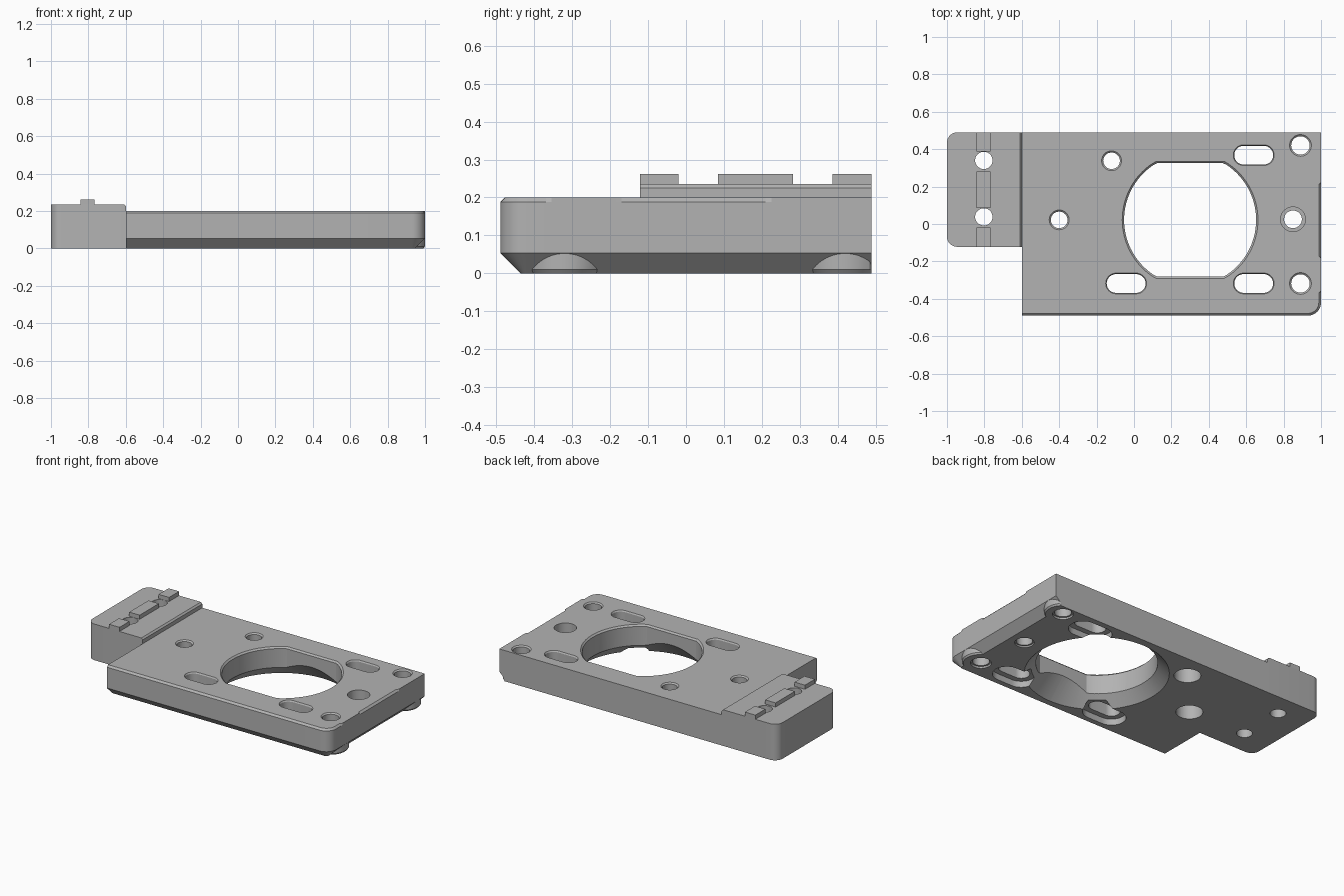
import bpy, bmesh
from math import sin, cos, pi

cube = bpy.data.objects.get("Cube")
if cube:
    bpy.data.objects.remove(cube, do_unlink=True)

grey = bpy.data.materials.new("machined grey")
grey.use_nodes = True
colour = (0.45, 0.45, 0.45, 1)
grey.diffuse_color = colour
grey.node_tree.nodes["Principled BSDF"].inputs["Base Color"].default_value = colour

BACK, FRONT, RIGHT, STEP = 0.49, -0.49, 1.0, -0.6


def loft(name, layers):
    """Closed solid through stacked outlines, given as (z, points)."""
    bm = bmesh.new()
    rings = [[bm.verts.new((x, y, z)) for x, y in pts] for z, pts in layers]
    n = len(rings[0])
    for low, high in zip(rings, rings[1:]):
        for i in range(n):
            j = (i + 1) % n
            bm.faces.new((low[i], low[j], high[j], high[i]))
    bm.faces.new(rings[0][::-1])
    bm.faces.new(rings[-1])
    bmesh.ops.recalc_face_normals(bm, faces=bm.faces)
    mesh = bpy.data.meshes.new(name)
    bm.to_mesh(mesh)
    bm.free()
    mesh.materials.append(grey)
    obj = bpy.data.objects.new(name, mesh)
    bpy.context.collection.objects.link(obj)
    return obj


def arc(cx, cy, r, start, end, n=8):
    steps = [start + (end - start) * i / n for i in range(n + 1)]
    return [(cx + r * cos(a), cy + r * sin(a)) for a in steps]


def slot(cx, cy, r, half=0.0, n=20):
    """Circle, or a stadium along x when half is given."""
    half = max(half, 0.0005)
    return arc(cx + half, cy, r, -pi / 2, pi / 2, n) + arc(cx - half, cy, r, pi / 2, 1.5 * pi, n)


def rect(x0, x1, y0, y1):
    return [(x0, y0), (x1, y0), (x1, y1), (x0, y1)]


def combine(target, tool, operation):
    mod = target.modifiers.new("combine", 'BOOLEAN')
    mod.operation = operation
    mod.solver = 'EXACT'
    mod.object = tool
    bpy.ops.object.select_all(action='DESELECT')
    target.select_set(True)
    bpy.context.view_layer.objects.active = target
    bpy.ops.object.modifier_apply(modifier=mod.name)
    bpy.data.objects.remove(tool, do_unlink=True)


def cut(target, *layers):
    tool = loft("cutter", layers)
    tool.hide_render = True
    combine(target, tool, 'DIFFERENCE')


def plate_outline(inset, interrupted=False):
    """Plate seen from above; the right inset can be interrupted by lands."""
    r = 0.07
    edge = RIGHT - inset
    land = RIGHT if interrupted else edge
    pts = [(STEP, BACK), (STEP, FRONT + inset)]
    pts += arc(RIGHT - r, FRONT + r, r - inset, -pi / 2, 0)
    pts += [(edge, -0.37), (land, -0.355), (land, -0.185), (edge, -0.17)]
    return pts + [(edge, 0.21), (land, 0.225), (land, BACK)]


# Main plate with bevelled underside and top edge
plate = loft("base_plate", [(0, plate_outline(0.053)), (0.053, plate_outline(0)),
                            (0.188, plate_outline(0)), (0.2, plate_outline(0.012, True))])

# Bosses around the right corner holes, standing out of the lower bevel
for y in (-0.32, 0.42):
    def boss_ring(r):
        return [(px, min(py, BACK)) for px, py in slot(0.89, y, r)]
    boss = loft("boss", [(0, boss_ring(0.101)), (0.01, boss_ring(0.109)), (0.09, boss_ring(0.109))])
    combine(plate, boss, 'UNION')


# Large flat-sided opening with a conical flare below
def opening(grow):
    flat = 0.303 + grow
    ring = arc(0.3, 0, 0.353 + grow, 0, 2 * pi, 96)[:-1]
    return [(x, 0.022 + max(-flat, min(flat, y))) for x, y in ring]


cut(plate, (-0.02, opening(0)), (0.19, opening(0)), (0.21, opening(0.02)))
cut(plate, (-0.01, slot(0.3, 0.022, 0.43, n=40)), (0.14, slot(0.3, 0.022, 0.28, n=40)))

# Slots with a wider recess below
for x, y in ((0.64, 0.368), (0.64, -0.318), (-0.042, -0.318)):
    cut(plate, (-0.02, slot(x, y, 0.05, 0.054)), (0.192, slot(x, y, 0.05, 0.054)),
        (0.21, slot(x, y, 0.062, 0.054)))
    cut(plate, (-0.02, slot(x, y, 0.085, 0.054)), (0.04, slot(x, y, 0.085, 0.054)))

# Round holes, bevelled on top: position, radius, lower recess radius and depth
for x, y, r, wide, depth in ((-0.12, 0.338, 0.044, 0.078, 0.1), (-0.4, 0.022, 0.044, 0.078, 0.1),
                             (0.89, 0.42, 0.049, 0.06, 0.012), (0.89, -0.318, 0.049, 0.06, 0.012),
                             (0.85, 0.025, 0.047, 0.056, 0.01)):
    cut(plate, (-0.02, slot(x, y, r)), (0.192, slot(x, y, r)), (0.21, slot(x, y, r + 0.02)))
    cut(plate, (-0.02, slot(x, y, wide)), (depth, slot(x, y, wide)))
cut(plate, (0.13, slot(0.85, 0.025, 0.066)), (0.22, slot(0.85, 0.025, 0.066)))


# Raised mounting block with rounded outer corners
def block_outline(inset):
    r = 0.055
    return ([(STEP - inset, -0.122), (STEP - inset, BACK)]
            + arc(-1 + r, BACK - r, r, pi / 2, pi) + arc(-1 + r, -0.122 + r, r, pi, 1.5 * pi))


block = loft("mounting_block", [(0, block_outline(0)), (0.225, block_outline(0)),
                                (0.235, block_outline(0.01))])
for y in (0.34, 0.038):
    cut(block, (-0.02, slot(-0.803, y, 0.046)), (0.27, slot(-0.803, y, 0.046)))

# Locating keys along the block
keys = [loft("locating_key", [(0.23, rect(-0.842, -0.767, a, b)), (0.262, rect(-0.842, -0.767, a, b))])
        for a, b in ((-0.122, -0.02), (0.085, 0.282), (0.387, BACK))]

# Smooth curved walls while keeping edges crisp
bpy.ops.object.select_all(action='DESELECT')
for obj in [plate, block] + keys:
    obj.select_set(True)
bpy.context.view_layer.objects.active = plate
bpy.ops.object.shade_smooth_by_angle(angle=pi / 7)
